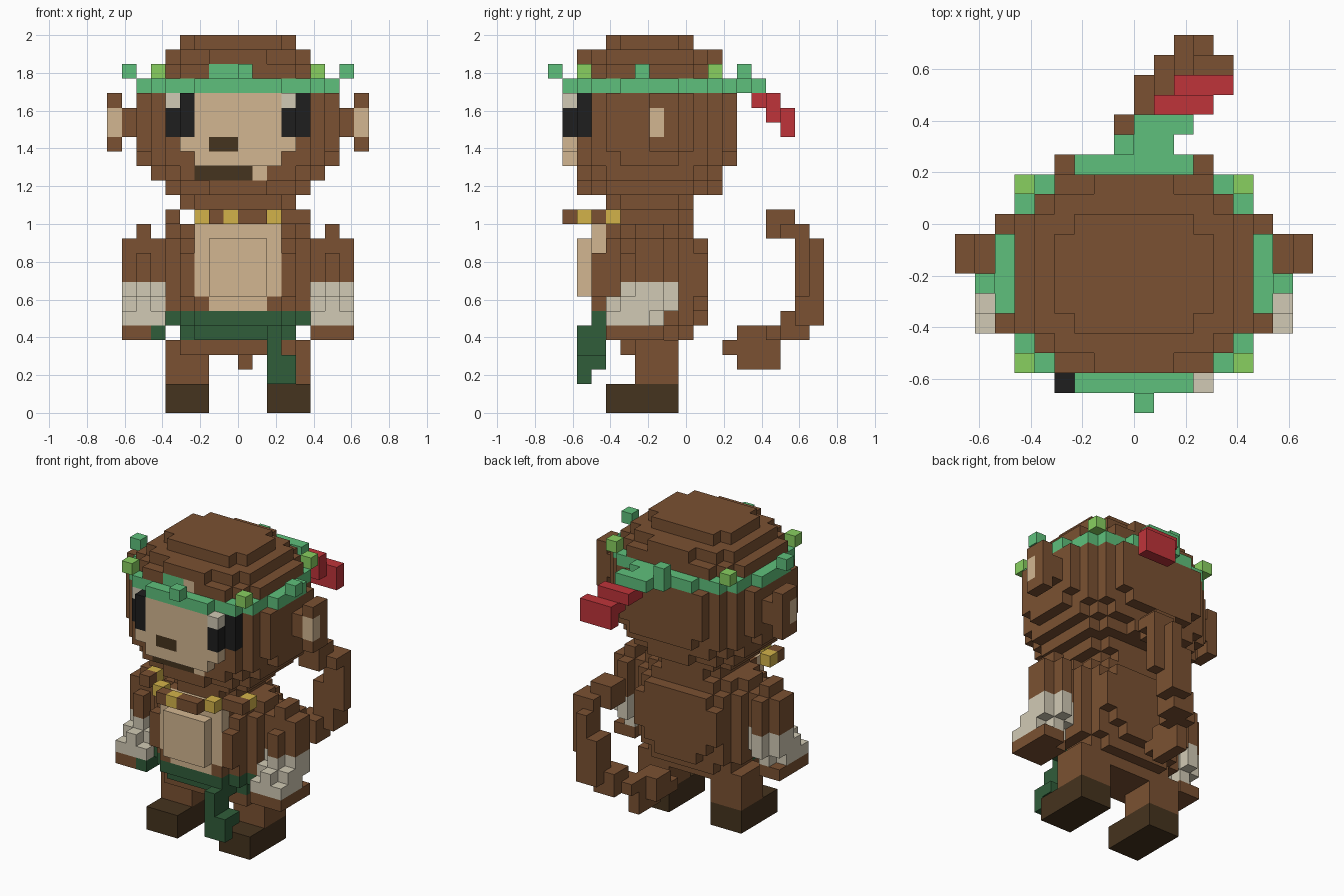
import bpy, bmesh

cube = bpy.data.objects.get("Cube")
if cube:
    bpy.data.objects.remove(cube, do_unlink=True)

V = 2 / 26  # block size
COLOURS = {
    "brown_fur": (0.197, 0.083, 0.032), "tan_skin": (0.65, 0.47, 0.285),
    "cream": (0.64, 0.59, 0.46), "black": (0.013, 0.013, 0.013),
    "dark_brown": (0.06, 0.033, 0.013), "gold": (0.65, 0.45, 0.068),
    "red": (0.52, 0.034, 0.042), "green": (0.114, 0.53, 0.2),
    "light_green": (0.25, 0.63, 0.118), "dark_green": (0.03, 0.11, 0.042),
}
mats = {}
for name, rgb in COLOURS.items():
    m = bpy.data.materials.new(name)
    m.use_nodes = True
    m.diffuse_color = (*rgb, 1)
    m.node_tree.nodes["Principled BSDF"].inputs["Base Color"].default_value = (*rgb, 1)
    mats[name] = m

cells = {}  # block position -> (part, colour)


def fill(part, colour, x0, x1, y0, y1, z0, z1, mirror=False):
    """Fill a box of blocks; y counts from the front of the model."""
    for x in range(x0, x1):
        for y in range(y0, y1):
            for z in range(z0, z1):
                cells[x, y, z] = (part, colour)
                if mirror:
                    cells[-1 - x, y, z] = (part, colour)


def layer(part, colour, z0, z1, *steps):
    """Rounded slab from centred boxes (half width, front, back)."""
    for half, y0, y1 in steps:
        fill(part, colour, -half, half, y0, y1, z0, z1)


# Legs and feet
fill("feet", "dark_brown", 2, 5, 4, 9, 0, 2, True)
fill("legs", "brown_fur", 2, 5, 6, 9, 2, 5, True)
fill("legs", "brown_fur", -4, 4, 5, 9, 4, 5)

# Torso and belly
layer("torso", "brown_fur", 5, 6, (4, 5, 9), (3, 4, 10))
layer("torso", "brown_fur", 6, 7, (5, 5, 9), (4, 4, 10), (2, 4, 11))
layer("torso", "brown_fur", 7, 12, (5, 5, 9), (4, 4, 10), (3, 3, 11))
layer("torso", "brown_fur", 8, 11, (4, 3, 11))
layer("torso", "brown_fur", 12, 13, (5, 6, 8), (4, 5, 9), (3, 4, 10))
layer("torso", "brown_fur", 13, 14, (3, 5, 9), (2, 4, 10))
fill("belly", "tan_skin", -2, 2, 3, 4, 7, 8)
fill("belly", "tan_skin", -3, 3, 3, 4, 8, 13)
fill("belly", "tan_skin", -2, 2, 2, 3, 8, 12)

# Loincloth with hanging strip
layer("loincloth", "dark_green", 6, 7, (5, 5, 6), (4, 4, 5), (3, 3, 4))
layer("loincloth", "dark_green", 5, 6, (4, 5, 6), (3, 4, 5))
fill("loincloth", "dark_green", 2, 3, 2, 4, 4, 6)
fill("loincloth", "dark_green", 2, 4, 2, 4, 3, 4)
fill("loincloth", "dark_green", 2, 4, 2, 3, 2, 3)

# Arms, cuffs and hands
fill("arms", "brown_fur", 5, 8, 6, 8, 9, 12, True)
fill("arms", "brown_fur", 6, 7, 6, 9, 9, 12, True)
fill("arms", "brown_fur", 6, 7, 5, 6, 9, 11, True)
fill("arms", "brown_fur", 6, 7, 6, 8, 12, 13, True)
fill("cuffs", "cream", 5, 8, 6, 8, 8, 9, True)
fill("cuffs", "cream", 6, 7, 5, 9, 8, 9, True)
fill("cuffs", "cream", 5, 8, 5, 8, 7, 8, True)
fill("cuffs", "cream", 6, 7, 4, 9, 7, 8, True)
fill("cuffs", "cream", 5, 8, 4, 7, 6, 7, True)
fill("cuffs", "cream", 6, 7, 4, 8, 6, 7, True)
fill("hands", "brown_fur", 6, 8, 4, 8, 5, 6, True)
fill("hands", "brown_fur", 5, 6, 4, 7, 5, 6)
fill("loincloth", "dark_green", -6, -5, 4, 6, 5, 6)

# Necklace of beads
fill("necklace", "brown_fur", -2, 2, 1, 2, 13, 14)
fill("necklace", "gold", -1, 0, 1, 2, 13, 14)
fill("necklace", "gold", 2, 3, 2, 3, 13, 14, True)
fill("necklace", "brown_fur", 4, 5, 3, 4, 13, 14, True)
fill("necklace", "brown_fur", 3, 4, 3, 4, 13, 14)
fill("necklace", "gold", 4, 5, 4, 5, 13, 14, True)

# Head: the same rounded layers close it below and above
for z in (14, 25):
    layer("head", "brown_fur", z, z + 1, (4, 5, 9), (3, 4, 10))
for z in (15, 24):
    layer("head", "brown_fur", z, z + 1, (5, 4, 10), (4, 3, 11), (2, 2, 12))
for z in (16, 23):
    layer("head", "brown_fur", z, z + 1, (6, 4, 10), (5, 3, 11), (4, 2, 12))
layer("head", "brown_fur", 17, 18, (7, 5, 9), (6, 3, 11), (5, 2, 12), (3, 1, 13))
layer("head", "brown_fur", 18, 22, (7, 4, 10), (6, 3, 11), (5, 2, 12), (4, 1, 13))

# Ears
fill("ears", "brown_fur", 7, 8, 7, 9, 19, 21, True)
fill("ears", "brown_fur", 8, 9, 7, 9, 18, 22, True)
fill("ears", "tan_skin", 8, 9, 7, 8, 19, 21, True)

# Face
fill("face", "tan_skin", -3, 3, 1, 2, 17, 22)
fill("face", "tan_skin", -4, 4, 1, 2, 18, 19)
fill("face", "dark_brown", -2, 0, 1, 2, 18, 19)
fill("face", "dark_brown", -3, 1, 2, 3, 16, 17)
fill("face", "tan_skin", 1, 2, 2, 3, 16, 17)
fill("face", "tan_skin", 0, 1, 2, 3, 23, 24)

# Eyes with a glint in the same upper corner
fill("eyes", "black", 3, 4, 1, 2, 19, 22, True)
fill("eyes", "black", 4, 5, 2, 3, 19, 22, True)
fill("eyes", "cream", -5, -4, 2, 3, 21, 22)
fill("eyes", "cream", 3, 4, 1, 2, 21, 22)

# Headband with leaf tips, knot and red tassel
layer("headband", "green", 22, 23, (7, 5, 9), (6, 3, 11), (5, 2, 12), (3, 1, 13))
fill("headband", "green", -2, 0, 2, 3, 23, 24)
fill("headband", "green", -1, 2, 13, 14, 22, 23)
fill("headband", "green", 0, 3, 14, 15, 22, 23)
for x, y in ((0, 0), (-1, 13)):
    fill("headband_tips", "green", x, x + 1, y, y + 1, 23, 24)
fill("headband_tips", "green", 7, 8, 6, 7, 23, 24, True)
for y in (2, 11):
    fill("headband_tips", "light_green", 5, 6, y, y + 1, 23, 24, True)
fill("tassel", "red", 1, 3, 14, 15, 21, 22)
fill("tassel", "red", 1, 4, 15, 16, 21, 22)
fill("tassel", "red", 2, 4, 15, 16, 20, 21)
fill("tassel", "red", 2, 5, 16, 17, 19, 21)

# Curled tail
for box in ((-1, 1, 12, 15, 4, 5), (0, 1, 13, 16, 3, 5), (-1, 1, 13, 15, 5, 6),
            (0, 2, 15, 17, 5, 6), (1, 3, 16, 18, 5, 7), (2, 4, 17, 19, 6, 10),
            (3, 5, 17, 18, 8, 12), (3, 4, 18, 19, 9, 12), (3, 5, 16, 18, 12, 13),
            (2, 4, 15, 17, 12, 14)):
    fill("tail", "brown_fur", *box)

# Turn each part's outer block sides into a mesh, merging flat areas
SIDES = []
for axis in range(3):
    for sign in (0, 1):
        u, w = (axis + 1) % 3, (axis + 2) % 3
        quad = []
        for a, b in ((0, 0), (1, 0), (1, 1), (0, 1)):
            c = [0, 0, 0]
            c[axis], c[u], c[w] = sign, a, b
            quad.append(tuple(c))
        step = [0, 0, 0]
        step[axis] = 2 * sign - 1
        SIDES.append((step, quad if sign else quad[::-1]))

for part in dict.fromkeys(p for p, c in cells.values()):
    colours = list(dict.fromkeys(c for p, c in cells.values() if p == part))
    bm = bmesh.new()
    for pos, (owner, colour) in cells.items():
        if owner != part:
            continue
        for step, quad in SIDES:
            if tuple(p + s for p, s in zip(pos, step)) in cells:
                continue
            verts = [bm.verts.new(((pos[0] + c[0]) * V, (pos[1] + c[1] - 9.5) * V,
                                   (pos[2] + c[2]) * V)) for c in quad]
            bm.faces.new(verts).material_index = colours.index(colour)
    bmesh.ops.remove_doubles(bm, verts=bm.verts, dist=0.001)
    bmesh.ops.dissolve_limit(bm, angle_limit=0.01, verts=bm.verts, edges=bm.edges,
                             delimit={'MATERIAL'})
    mesh = bpy.data.meshes.new(part)
    bm.to_mesh(mesh)
    bm.free()
    for c in colours:
        mesh.materials.append(mats[c])
    bpy.context.collection.objects.link(bpy.data.objects.new(part, mesh))
